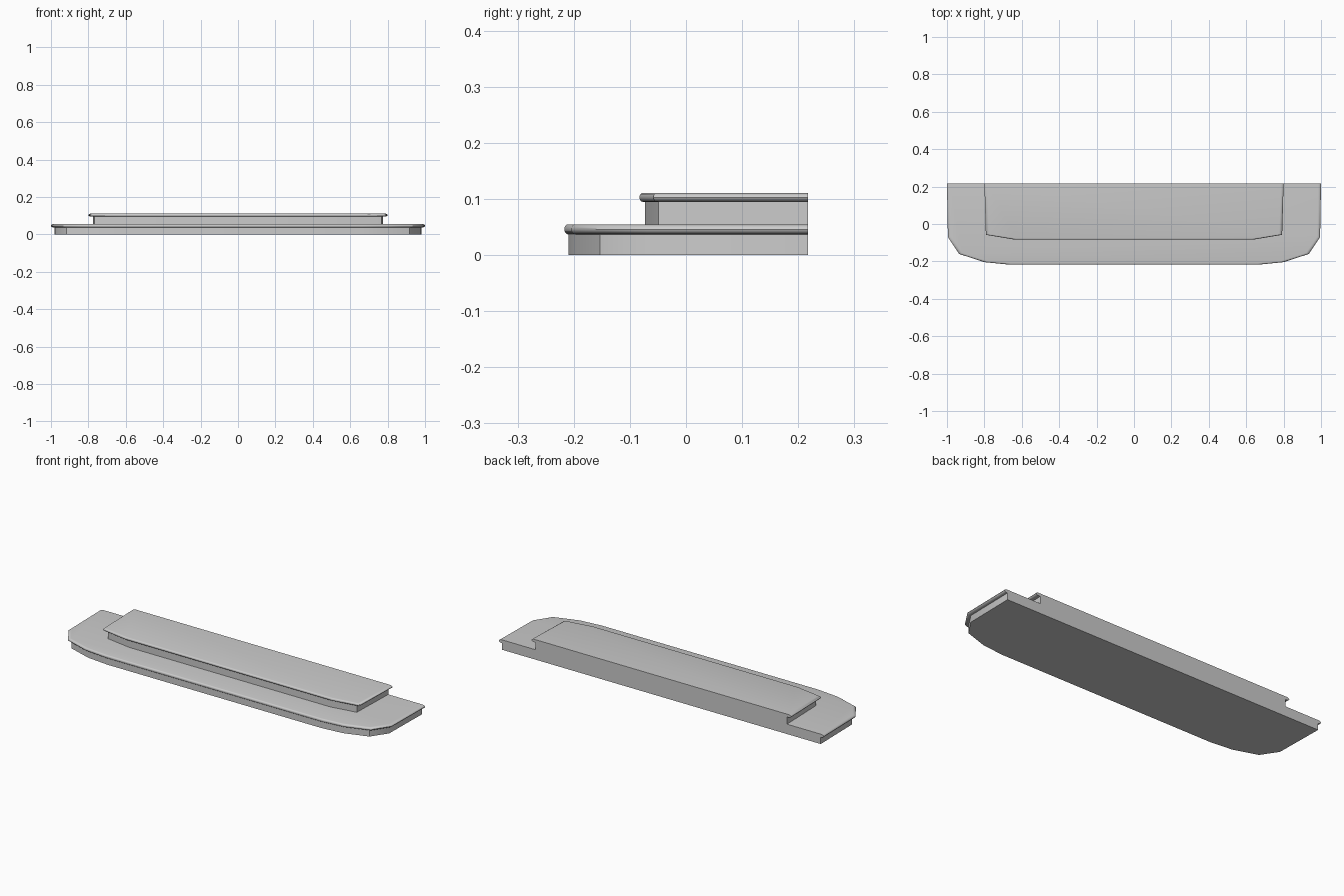
import bpy, bmesh, math

if "Cube" in bpy.data.objects:
    bpy.data.objects.remove(bpy.data.objects["Cube"])

BACK = 0.217  # flush rear plane


def step(name, half, profile):
    """Stack scaled copies of a mirrored outline; scaling keeps the back flush."""
    outline = half + [(-x, y) for x, y in reversed(half)]
    bm = bmesh.new()
    rings = []
    for z, s in profile:
        rings.append([bm.verts.new((x * s, BACK + (y - BACK) * s, z))
                      for x, y in outline])
    n = len(outline)
    for a, b in zip(rings, rings[1:]):
        for i in range(n):
            j = (i + 1) % n
            bm.faces.new((a[i], a[j], b[j], b[i]))
    bm.faces.new(rings[0])
    bm.faces.new(rings[-1])
    bmesh.ops.recalc_face_normals(bm, faces=bm.faces)
    mesh = bpy.data.meshes.new(name)
    bm.to_mesh(mesh)
    bm.free()
    ob = bpy.data.objects.new(name, mesh)
    bpy.context.collection.objects.link(ob)
    bpy.context.view_layer.objects.active = ob
    ob.select_set(True)
    bpy.ops.object.shade_smooth_by_angle(angle=math.radians(35))
    ob.select_set(False)
    return ob


def stair_profile(z0, z1, z2, inset, radius):
    """Riser from z0 to z1, then an overhanging rounded nosing up to z2."""
    pts = [(z0, inset), (z1, inset)]
    mid, h = (z1 + z2) / 2, (z2 - z1) / 2
    for k in range(9):
        a = math.radians(-90 + 180 * k / 8)
        pts.append((mid + h * math.sin(a), 1 - radius * (1 - math.cos(a))))
    return pts


# Wide lower step with chamfered front corners
step("lower_step",
     [(1.0, BACK), (0.995, -0.07), (0.935, -0.16), (0.80, -0.204), (0.67, -0.217)],
     stair_profile(0.0, 0.037, 0.055, 0.982, 0.016))

# Narrow upper step
step("upper_step",
     [(0.80, BACK), (0.792, -0.058), (0.64, -0.083)],
     stair_profile(0.055, 0.095, 0.111, 0.968, 0.02))
